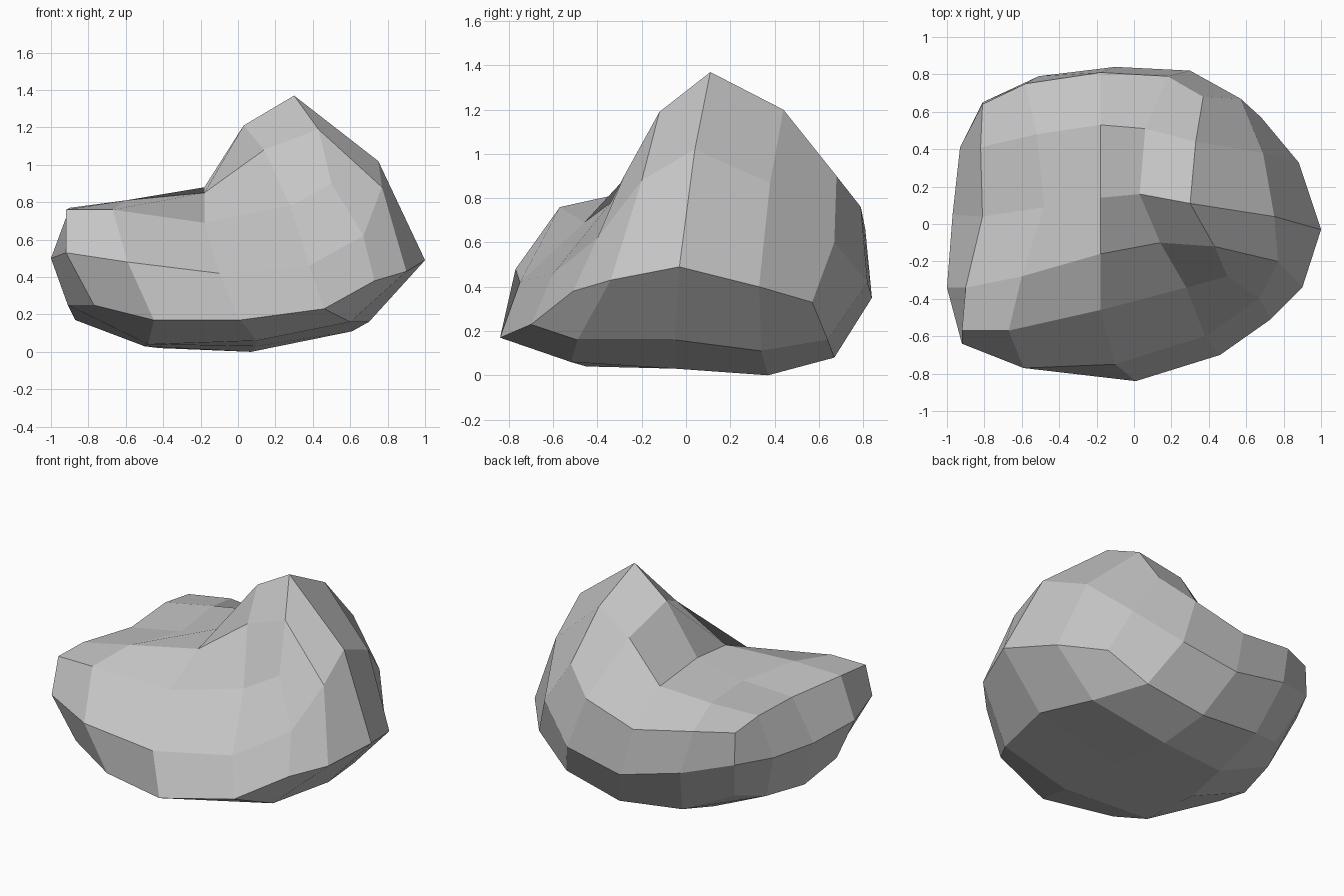
import bpy
import bmesh

if "Cube" in bpy.data.objects:
    bpy.data.objects.remove(bpy.data.objects["Cube"], do_unlink=True)

SPAN = range(5)

# Top surface in strips from the low shelf to the peak, each front to back
rim_strip = [(-.92, -.57, .76), (-.9, -.34, .77), (-.81, .04, .75),
             (-.82, .41, .77), (-.81, .64, .74)]
shelf_strip = [(-.67, -.57, .76), (-.6, -.28, .81), (-.48, .09, .79),
               (-.52, .48, .8), (-.58, .75, .73)]
crease_strip = [(-.18, -.46, .69), (-.18, -.16, .85), (-.18, .14, .88),
                (-.18, .53, .84), (-.18, .81, .66)]
shoulder_strip = [(.28, -.34, .78), (.14, -.1, 1.08), (.03, .16, 1.21),
                  (.06, .51, 1.09), (.18, .79, .76)]
summit_strip = [(.5, -.28, .9), (.43, -.12, 1.19), (.3, .11, 1.37),
                (.33, .44, 1.2), (.37, .68, .9)]

# Rings around the sides: front, right, back, left
upper_ring = [
    (-.92, -.64, .53), (-.59, -.77, .48), (-.1, -.75, .42), (.38, -.6, .46),
    (.67, -.4, .62), (.77, -.2, .88), (.75, .04, 1.02), (.69, .38, .87),
    (.57, .67, .6), (.3, .82, .42), (-.1, .84, .35), (-.51, .79, .45),
    (-.81, .65, .53), (-.93, .41, .52), (-.97, .05, .49), (-1, -.34, .5),
]
lower_ring = [
    (-.77, -.6, .25), (-.45, -.73, .17), (.01, -.84, .17), (.46, -.7, .23),
    (.73, -.51, .38), (.9, -.34, .43), (1, -.03, .49), (.88, .33, .4),
    (.68, .57, .33), (.43, .64, .16), (.02, .67, .08), (-.42, .64, .13),
    (-.7, .49, .24), (-.8, .3, .19), (-.87, 0, .17), (-.91, -.28, .25),
]

# Inner underside strips, left to right, each front to back
underside = [
    [(-.48, -.45, .04), (-.5, -.05, .03), (-.42, .3, .02)],
    [(.1, -.52, .06), (.1, -.05, .03), (.07, .37, 0)],
    [(.6, -.49, .16), (.7, -.05, .16), (.61, .34, .11)],
]


def border_cells():
    """Grid cells around the border, starting at the front left corner."""
    front = [(i, 0) for i in SPAN[:-1]]
    right = [(4, j) for j in SPAN[:-1]]
    back = [(i, 4) for i in SPAN[:0:-1]]
    left = [(0, j) for j in SPAN[:0:-1]]
    return front + right + back + left


def fill_grid(target, grid):
    for i in SPAN[:-1]:
        for j in SPAN[:-1]:
            corners = [(i, j), (i + 1, j), (i + 1, j + 1), (i, j + 1)]
            target.faces.new([grid[cell] for cell in corners])


def bridge_rings(target, upper, lower):
    for k in range(len(upper)):
        target.faces.new((upper[k - 1], lower[k - 1], lower[k], upper[k]))


def make_material(name, colour):
    material = bpy.data.materials.new(name)
    material.use_nodes = True
    material.diffuse_color = colour
    shader = material.node_tree.nodes["Principled BSDF"]
    shader.inputs["Base Color"].default_value = colour
    return material


# Top surface with its shelf, crease and peak
body = bmesh.new()
strips = [rim_strip, shelf_strip, crease_strip, shoulder_strip, summit_strip]
top = {(i, j): body.verts.new(point)
       for i, strip in enumerate(strips) for j, point in enumerate(strip)}
fill_grid(body, top)

# Sides
rim = [top[cell] for cell in border_cells()]
upper = [body.verts.new(point) for point in upper_ring]
lower = [body.verts.new(point) for point in lower_ring]
bridge_rings(body, rim, upper)
bridge_rings(body, upper, lower)

# Underside, framed by the lower ring
bottom = dict(zip(border_cells(), lower))
for i, strip in enumerate(underside):
    for j, point in enumerate(strip):
        bottom[i + 1, j + 1] = body.verts.new(point)
fill_grid(body, bottom)
bmesh.ops.recalc_face_normals(body, faces=body.faces[:])

mesh = bpy.data.meshes.new("boulder")
body.to_mesh(mesh)
body.free()
mesh.materials.append(make_material("stone_grey", (.56, .56, .56, 1)))
boulder = bpy.data.objects.new("boulder", mesh)
bpy.context.collection.objects.link(boulder)
